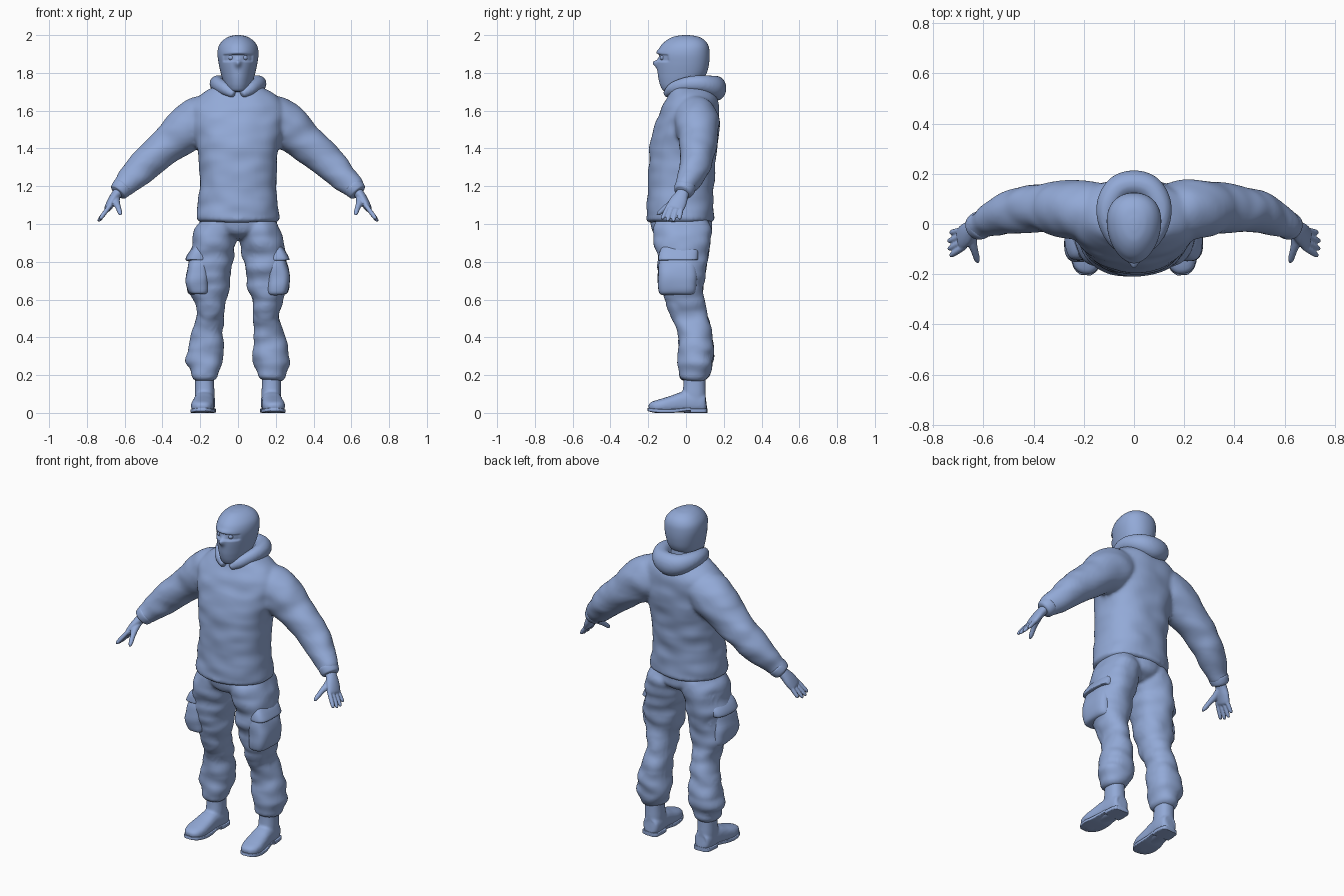
import bpy, bmesh, math
from mathutils import Vector, noise

mat = bpy.data.materials.new("slate blue")
mat.diffuse_color = (0.29, 0.40, 0.68, 1)


def spline(rows, k):
    """Catmull-Rom through rows of numbers, k steps per span."""
    out = []
    for i in range(len(rows) - 1):
        a, b, c, d = (rows[max(i - 1, 0)], rows[i], rows[i + 1], rows[min(i + 2, len(rows) - 1)])
        for s in range(k):
            t = s / k
            out.append([0.5 * (2 * q + (r - p) * t + (2 * p - 5 * q + 4 * r - w) * t * t
                               + (3 * q - p - 3 * r + w) * t ** 3) for p, q, r, w in zip(a, b, c, d)])
    return out + [list(rows[-1])]


def loft(bm, rows, ref=None, p=2.0, k=5, n=32, taper=0.0, sx=1):
    """Rows are x, y, z, half width, half depth. Without ref the rings stay level."""
    pts = spline(rows, k)
    rings = []
    for i, (x, y, z, ra, rb) in enumerate(pts):
        c = Vector((x, y, z))
        if ref is None:
            u, v = Vector((1, 0, 0)), Vector((0, 1, 0))
        else:
            t = Vector(pts[min(i + 1, len(pts) - 1)][:3]) - Vector(pts[max(i - 1, 0)][:3])
            t.normalize()
            u = (ref - t * ref.dot(t)).normalized()
            v = t.cross(u)
        ring = []
        for j in range(n):
            a = 2 * math.pi * j / n
            ca, sa = math.cos(a), math.sin(a)
            e = 2 / p
            ca, sa = math.copysign(abs(ca) ** e, ca), math.copysign(abs(sa) ** e, sa)
            w = max(ra, 0.001) * ca * (1 + taper * sa)
            co = c + u * w + v * max(rb, 0.001) * sa
            ring.append(bm.verts.new((co.x * sx, co.y, max(co.z, 0))))
        rings.append(ring)
    faces = [bm.faces.new(rings[0]), bm.faces.new(rings[-1])]
    for r0, r1 in zip(rings, rings[1:]):
        for j in range(n):
            faces.append(bm.faces.new((r0[j], r0[(j + 1) % n], r1[(j + 1) % n], r1[j])))
    bmesh.ops.recalc_face_normals(bm, faces=faces)


def finish(name, bm, voxel=0, smooth=3, angle=60, shape=None):
    me = bpy.data.meshes.new(name)
    bm.to_mesh(me)
    bm.free()
    me.materials.append(mat)
    ob = bpy.data.objects.new(name, me)
    bpy.context.collection.objects.link(ob)
    bpy.context.view_layer.objects.active = ob
    ob.select_set(True)
    if voxel:
        m = ob.modifiers.new("blend", 'REMESH')
        m.mode, m.voxel_size = 'VOXEL', voxel
        m = ob.modifiers.new("soften", 'SMOOTH')
        m.iterations = smooth
        bpy.ops.object.modifier_apply(modifier="blend")
        bpy.ops.object.modifier_apply(modifier="soften")
    if shape:
        for v in ob.data.vertices:
            v.co = shape(v.co.copy(), v.normal.copy())
    bpy.ops.object.shade_smooth_by_angle(angle=math.radians(angle))
    ob.select_set(False)


def folds(amount):
    """Soft cloth folds, flatter along z than around the body."""
    return lambda co, no: co + no * amount * noise.noise(Vector((co.x * 8, co.y * 8, co.z * 15)))


X, Y, Z = Vector((1, 0, 0)), Vector((0, 1, 0)), Vector((0, 0, 1))
SIDES = (1, -1)

# Sweater: torso and sleeves blended together
bm = bmesh.new()
loft(bm, [(0, -.03, 1.01, .19, .15), (0, -.03, 1.02, .217, .178), (0, -.03, 1.06, .217, .178),
          (0, -.027, 1.2, .203, .174), (0, -.015, 1.38, .212, .178), (0, .002, 1.5, .24, .172),
          (0, .02, 1.6, .25, .155), (0, .03, 1.66, .22, .135), (0, .03, 1.705, .16, .115),
          (0, .02, 1.735, .10, .10)], p=2.3, n=48)
for s in SIDES:
    loft(bm, [(.10, .05, 1.585, .10, .09), (.19, .055, 1.555, .12, .125), (.27, .06, 1.505, .115, .125),
              (.35, .065, 1.435, .10, .103), (.43, .06, 1.37, .093, .092), (.50, .045, 1.305, .083, .086),
              (.56, .02, 1.245, .068, .075), (.60, 0, 1.205, .056, .062), (.617, -.008, 1.188, .054, .056),
              (.63, -.014, 1.173, .044, .044)], ref=Y, sx=s)
finish("sweater", bm, voxel=.011, smooth=5, shape=folds(.008))

# Sleeve cuffs
bm = bmesh.new()
for s in SIDES:
    loft(bm, [(.606, -.002, 1.20, .04, .04), (.61, -.004, 1.196, .056, .055), (.632, -.013, 1.17, .05, .05),
              (.638, -.016, 1.163, .035, .035)], ref=Y, sx=s)
finish("sleeve_cuff", bm)

# Hood lying around the neck, thick at the back
bm = bmesh.new()
hood = [(.02, -.105, 1.685, .02, .02), (.07, -.07, 1.715, .034, .03), (.105, 0, 1.738, .04, .036),
        (.105, .075, 1.742, .046, .045), (.065, .14, 1.728, .058, .052)]
loft(bm, hood + [(0, .16, 1.718, .066, .054)] + [(-r[0],) + r[1:] for r in reversed(hood)], ref=Z)
loft(bm, [(0, .07, 1.66, .09, .08), (0, .08, 1.72, .11, .09), (0, .08, 1.745, .10, .08)])
finish("hood", bm, voxel=.009, smooth=5)

# Neck
bm = bmesh.new()
loft(bm, [(0, .02, 1.66, .075, .085), (0, .015, 1.73, .073, .085), (0, .005, 1.82, .073, .085)])
finish("neck", bm)


# Masked head with a recessed eye opening, brow and nose
def face(co, no):
    if co.y < -.05:
        ax = abs(co.x)
        slot = max(0, min(1, (.083 - ax) / .012)) * max(0, min(1, (.021 - abs(co.z - 1.882 + ax * .05)) / .006))
        co.y += .013 * slot
        co.y -= .022 * math.exp(-(co.x / .016) ** 2 - ((co.z - 1.853) / .022) ** 2)
        co.y -= .006 * math.exp(-(co.x / .05) ** 2 - ((co.z - 1.911) / .012) ** 2)
    return co


bm = bmesh.new()
loft(bm, [(0, -.075, 1.70, .02, .02), (0, -.075, 1.706, .045, .045), (0, -.055, 1.73, .064, .08),
          (0, -.03, 1.765, .080, .115), (0, -.02, 1.80, .090, .130), (0, -.016, 1.85, .101, .138),
          (0, -.014, 1.90, .107, .139), (0, -.008, 1.94, .101, .128), (0, -.002, 1.97, .081, .104),
          (0, 0, 1.99, .052, .07), (0, 0, 1.998, .024, .032), (0, 0, 2.0, .004, .005)],
     k=10, n=96, p=2.1, taper=.16)
finish("masked_head", bm, shape=face)

# Eyes
bm = bmesh.new()
for s in SIDES:
    g = bmesh.ops.create_uvsphere(bm, u_segments=16, v_segments=10, radius=.015)
    bmesh.ops.translate(bm, verts=g["verts"], vec=(s * .036, -.122, 1.881))
finish("eyes", bm)

# Hands: palm, four fingers and thumb
bm = bmesh.new()
for s in SIDES:
    loft(bm, [(.615, -.005, 1.19, .03, .028), (.645, -.022, 1.155, .036, .026), (.668, -.04, 1.12, .046, .024),
              (.688, -.058, 1.085, .046, .019), (.694, -.062, 1.075, .03, .012)], ref=Y, sx=s)
    for i, length in enumerate((.85, 1, .98, .85)):
        y = -.024 - i * .024
        b = Vector((.683, y, 1.09))
        d = Vector((.056, -.012 - .008 * i, -.075)) * length
        loft(bm, [(*(b + d * t), r, r) for t, r in ((-.2, .012), (.3, .0125), (.75, .0115), (.95, .009), (1.03, .003))],
             ref=Y, n=12, sx=s)
    loft(bm, [(.645, -.035, 1.14, .02, .018), (.645, -.07, 1.115, .02, .018), (.635, -.105, 1.09, .015, .015),
              (.625, -.14, 1.06, .012, .012), (.621, -.155, 1.047, .004, .004)], ref=X, n=16, sx=s)
finish("hands", bm, voxel=.0045, smooth=3)

# Trousers: pelvis and baggy legs gathered at knee and ankle
bm = bmesh.new()
loft(bm, [(0, -.02, .92, .05, .09), (0, -.02, .945, .13, .135), (0, -.02, .98, .19, .155), (0, -.025, 1.04, .2, .16)])
for s in SIDES:
    loft(bm, [(.10, -.02, 1.03, .09, .14), (.118, -.018, .95, .115, .152), (.135, -.018, .86, .115, .140),
              (.148, -.02, .75, .113, .122), (.153, -.015, .66, .103, .108), (.153, -.01, .61, .088, .102),
              (.15, .01, .56, .075, .096), (.15, .025, .50, .074, .092), (.16, .045, .42, .081, .092),
              (.172, .053, .34, .094, .094), (.178, .053, .27, .099, .092), (.178, .045, .22, .080, .086),
              (.177, .04, .19, .068, .075), (.177, .04, .175, .05, .055)], sx=s, p=2.2)
    # knee patch
    loft(bm, [(.155, -.035, .63, .04, .04), (.153, -.05, .59, .065, .052), (.15, -.04, .53, .062, .048),
              (.15, -.02, .48, .04, .04)], sx=s)
finish("trousers", bm, voxel=.010, smooth=4, shape=folds(.014))

# Cargo pockets with flaps
bm = bmesh.new()
for s in SIDES:
    loft(bm, [(.205, -.045, .625, .03, .07), (.208, -.045, .637, .055, .095), (.213, -.045, .70, .064, .103),
              (.208, -.045, .78, .055, .10), (.20, -.04, .84, .04, .09)], p=3.2, sx=s)
    loft(bm, [(.213, -.04, .808, .04, .09), (.216, -.04, .812, .058, .106), (.207, -.035, .85, .05, .104),
              (.195, -.03, .885, .035, .09)], p=3.2, sx=s)
finish("cargo_pockets", bm, angle=45, shape=folds(.008))

# Boots: shaft and foot
bm = bmesh.new()
for s in SIDES:
    loft(bm, [(.178, .045, .24, .05, .056), (.177, .045, .16, .05, .058), (.176, .043, .10, .052, .062),
              (.176, .04, .04, .05, .062)], sx=s, p=2.3)
    loft(bm, [(.172, .108, .05, .02, .03), (.172, .098, .05, .046, .05), (.174, .05, .055, .054, .055),
              (.179, -.01, .056, .054, .056), (.184, -.07, .046, .058, .046), (.189, -.13, .036, .06, .038),
              (.192, -.175, .03, .047, .030), (.194, -.196, .026, .022, .018)], ref=X, p=2.6, sx=s)
finish("boots", bm, voxel=.008, smooth=4)

# Soles: heel block and front sole with an arch between them
bm = bmesh.new()
for s in SIDES:
    loft(bm, [(.172, .112, .012, .028, .012), (.172, .10, .012, .050, .012), (.174, .05, .012, .057, .012),
              (.176, .02, .012, .055, .012)], ref=X, p=8, sx=s)
    loft(bm, [(.176, .02, .02, .053, .008), (.18, -.02, .016, .054, .009), (.184, -.07, .01, .061, .010),
              (.189, -.13, .01, .063, .010), (.192, -.178, .014, .048, .010), (.194, -.202, .018, .022, .008)],
         ref=X, p=8, sx=s)
finish("boot_soles", bm, angle=40)
